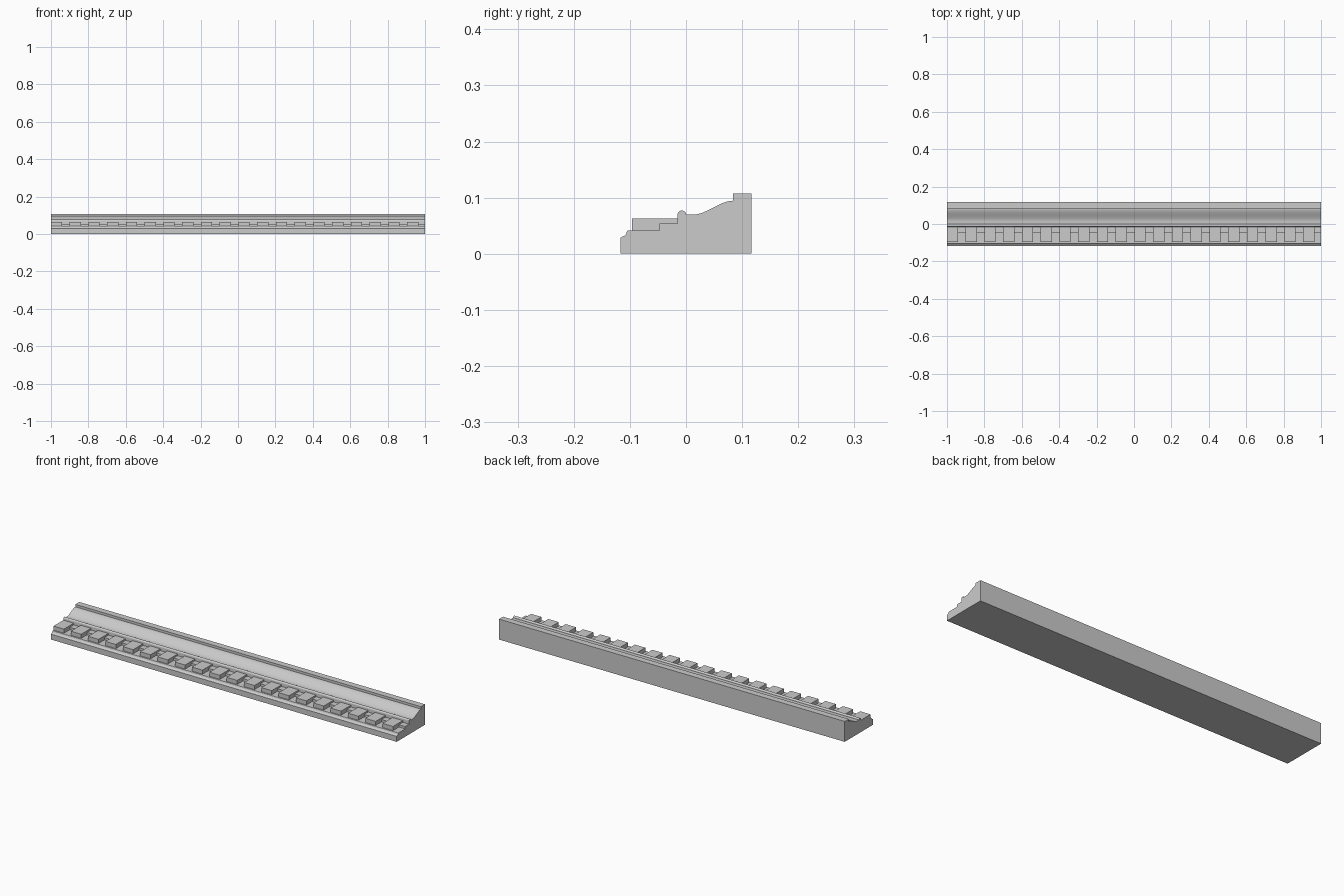
import bpy, bmesh, math

if "Cube" in bpy.data.objects:
    bpy.data.objects.remove(bpy.data.objects["Cube"])

HALF = 1.0


def extrude_profile(name, points, x0, x1):
    """Extrude a closed (y, z) outline along x."""
    bm = bmesh.new()
    face = bm.faces.new([bm.verts.new((x0, y, z)) for y, z in points])
    ext = bmesh.ops.extrude_face_region(bm, geom=[face])
    moved = [v for v in ext["geom"] if isinstance(v, bmesh.types.BMVert)]
    bmesh.ops.translate(bm, verts=moved, vec=(x1 - x0, 0, 0))
    bmesh.ops.recalc_face_normals(bm, faces=bm.faces)
    mesh = bpy.data.meshes.new(name)
    bm.to_mesh(mesh)
    bm.free()
    obj = bpy.data.objects.new(name, mesh)
    bpy.context.collection.objects.link(obj)
    return obj


def arc(cy, cz, ry, rz, a0, a1, n):
    return [(cy + ry * math.cos(math.radians(a0 + (a1 - a0) * i / n)),
             cz + rz * math.sin(math.radians(a0 + (a1 - a0) * i / n)))
            for i in range(n + 1)]


# Moulding outline, from the front foot to the back fillet
outline = [(-0.117, 0.0), (-0.117, 0.0285)]
outline += arc(-0.117, 0.0385, 0.011, 0.0085, -70, 0, 5)      # small cove
outline += [(-0.104, 0.041), (-0.047, 0.041), (-0.047, 0.0535),
            (-0.015, 0.0535), (-0.015, 0.070)]                # dentil bed steps
outline += arc(-0.0075, 0.070, 0.0075, 0.007, 165, 15, 8)     # bead
outline += [(0.0, 0.0695)]
# Ogee curve
for i in range(1, 17):
    t = i / 16
    s = t * t * (3 - 2 * t)
    outline.append((0.012 + 0.072 * t, 0.0695 + 0.025 * s))
outline += [(0.084, 0.107), (0.117, 0.107), (0.117, 0.0)]     # back fillet

moulding = extrude_profile("moulding", outline, -HALF, HALF)
bpy.context.view_layer.objects.active = moulding
moulding.select_set(True)
bpy.ops.object.shade_smooth_by_angle(angle=math.radians(30))

# Row of dentil blocks, stepped underneath to sit on the bed
block = [(-0.096, 0.041), (-0.047, 0.041), (-0.047, 0.0535),
         (-0.015, 0.0535), (-0.015, 0.0625), (-0.096, 0.0625)]
for i in range(20):
    x = -HALF + i * 0.1002
    extrude_profile(f"dentil_{i + 1:02d}", block, x, x + 0.06)
